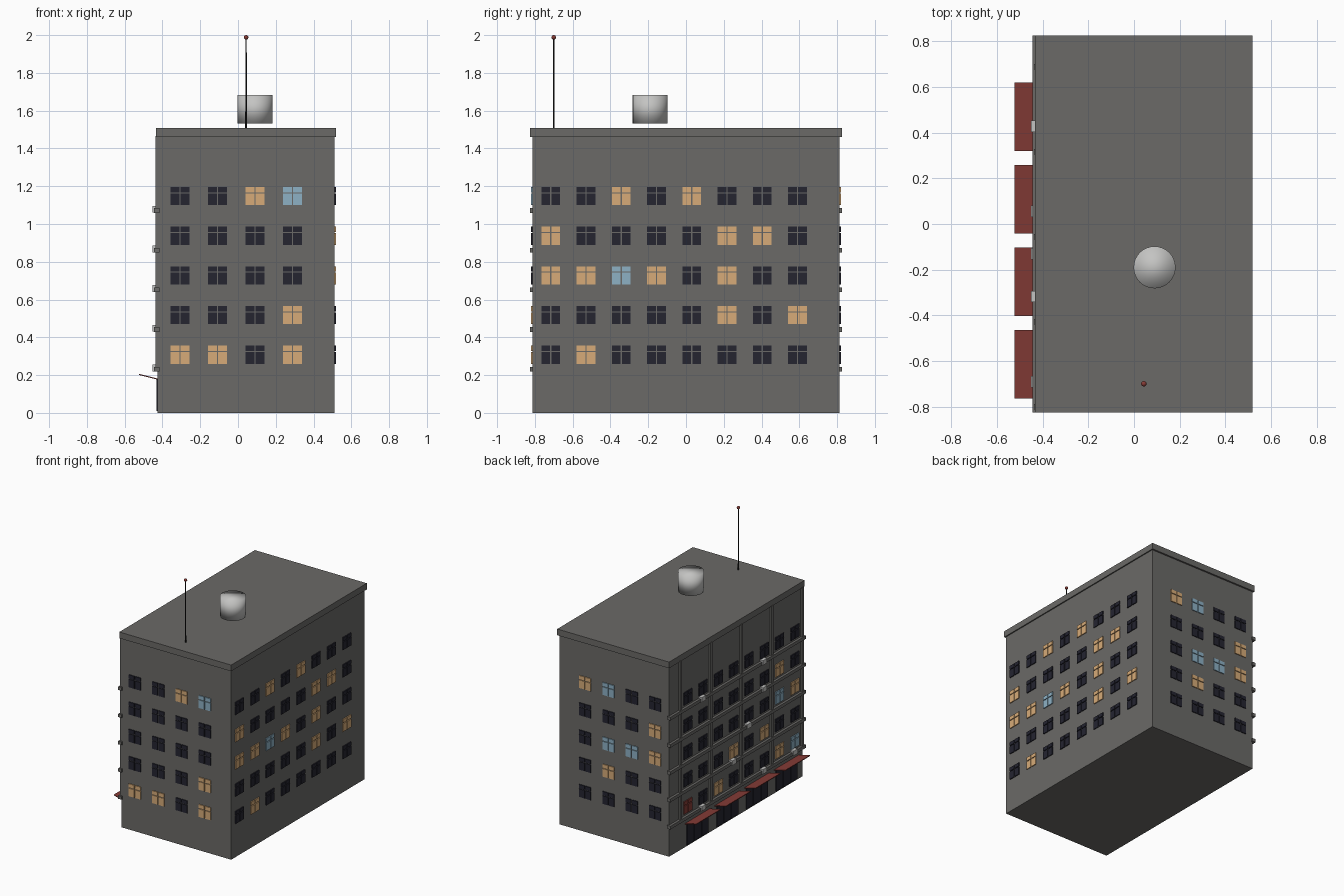
import bpy, bmesh
from mathutils import Matrix, Vector

if "Cube" in bpy.data.objects:
    bpy.data.objects.remove(bpy.data.objects["Cube"])


def material(name, r, g, b):
    m = bpy.data.materials.new(name)
    m.use_nodes = True
    m.diffuse_color = (r, g, b, 1)
    m.node_tree.nodes["Principled BSDF"].inputs["Base Color"].default_value = (r, g, b, 1)
    return m


wall = material("wall grey", 0.145, 0.142, 0.135)
dark = material("dark glass", 0.018, 0.018, 0.03)
warm = material("warm lit glass", 0.68, 0.41, 0.19)
blue = material("blue lit glass", 0.27, 0.44, 0.56)
red = material("brick red", 0.24, 0.045, 0.038)
pale = material("pale metal", 0.55, 0.55, 0.54)
black = material("black metal", 0.015, 0.015, 0.015)


def add_box(bm, lo, hi, index=0):
    """Axis-aligned box between two corners."""
    lo, hi = Vector(lo), Vector(hi)
    mat = Matrix.Translation((lo + hi) / 2) @ Matrix.Diagonal((*(hi - lo), 1))
    for v in bmesh.ops.create_cube(bm, size=1, matrix=mat)["verts"]:
        for f in v.link_faces:
            f.material_index = index


def finish(name, bm, *mats):
    me = bpy.data.meshes.new(name)
    bm.to_mesh(me)
    bm.free()
    for m in mats:
        me.materials.append(m)
    ob = bpy.data.objects.new(name, me)
    bpy.context.collection.objects.link(ob)
    return ob


def boxes(name, mat, spans):
    bm = bmesh.new()
    for lo, hi in spans:
        add_box(bm, lo, hi)
    return finish(name, bm, mat)


# Building body and roof slab
X0, X1, Y = -0.425, 0.511, 0.813
CX = (X0 + X1) / 2
boxes("building_body", wall, [((X0, -Y, 0), (X1, Y, 1.47))])
boxes("roof_slab", wall, [((-0.434, -0.826, 1.46), (0.52, 0.826, 1.508))])

# Windows: one letter per window, top floor first, along the growing axis
ROWS = [1.148 - 0.21 * i for i in range(5)]
COLS_X = [-0.308 + 0.199 * i for i in range(4)]
COLS_Y = [-0.716 + 0.1866 * i for i in range(8)]


def windows(name, pattern, columns, place):
    """Four panes per window, separated by a thin cross of wall."""
    bm = bmesh.new()
    for z, row in zip(ROWS, pattern.split()):
        for c, letter in zip(columns, row):
            for a, b in ((-0.05, -0.003), (0.003, 0.05)):
                for low, high in ((-0.048, 0.014), (0.02, 0.048)):
                    add_box(bm, *place(c + a, c + b, z + low, z + high), "DLBR".index(letter))
    finish(name, bm, dark, warm, blue, red)


T = 0.007
windows("front_windows", "DDLB DDDD DDDD DDDL LLDL", COLS_X,
        lambda a, b, l, h: ((a, -Y - T, l), (b, -Y + T, h)))
windows("back_windows", "DDBL LDDD LBBD DDLD DDDD", COLS_X,
        lambda a, b, l, h: ((a, Y - T, l), (b, Y + T, h)))
windows("left_windows", "DDLDLDDD LDDDDLLD LLBLDLDD DDDDDLDL DLDDDDDD", COLS_Y,
        lambda a, b, l, h: ((X1 - T, a, l), (X1 + T, b, h)))
windows("right_windows", "DDDDDDDD DLDDDDDD LBDDDDDD DDLDLDDD BLDDDLDR", COLS_Y,
        lambda a, b, l, h: ((X0 - T, a, l), (X0 + T, b, h)))

# Pilasters and floor ledges on the shop side
boxes("pilasters", wall,
      [((-0.438, y - 0.012, 0.23), (X0 + 0.01, y + 0.012, 1.465))
       for y in [-0.801 + 0.3725 * i for i in range(5)]])
boxes("floor_ledges", wall,
      [((-0.444, -0.825, z - 0.089), (-0.416, 0.825, z - 0.064)) for z in ROWS])

# Air conditioners: (floor, window column)
boxes("air_conditioners", pale,
      [((-0.452, COLS_Y[c], ROWS[r] - 0.088), (X0, COLS_Y[c] + 0.05, ROWS[r] - 0.052))
       for r, c in ((0, 6), (0, 2), (1, 2), (2, 3), (3, 4), (4, 6), (4, 2), (4, 0))])

# Shop fronts with awnings that tilt up outwards
SHOPS = [-0.615 + 0.3617 * i for i in range(4)]
boxes("shop_glass", dark,
      [((-0.431, s + a, 0.01), (X0 + 0.01, s + b, 0.18))
       for s in SHOPS for a, b in ((-0.13, -0.05), (-0.044, 0.044), (0.05, 0.13))])
bm = bmesh.new()
for s in SHOPS:
    add_box(bm, (-0.524, s - 0.15, 0.176), (X0, s + 0.15, 0.182))
for v in bm.verts:
    v.co.z += (X0 - v.co.x) * 0.25
finish("awnings", bm, red)

# Rooftop water tank
bm = bmesh.new()
bmesh.ops.create_cone(bm, cap_ends=True, segments=32, radius1=0.092, radius2=0.092,
                      depth=0.15, matrix=Matrix.Translation((0.09, -0.19, 1.608)))
for f in bm.faces:
    f.smooth = True
finish("water_tank", bm, pale)

# Antenna mast and ball
bm = bmesh.new()
bmesh.ops.create_cone(bm, cap_ends=True, segments=8, radius1=0.005, radius2=0.003,
                      depth=0.485, matrix=Matrix.Translation((CX, -0.7, 1.745)))
finish("antenna_mast", bm, black)
bm = bmesh.new()
bmesh.ops.create_uvsphere(bm, u_segments=12, v_segments=8, radius=0.012,
                          matrix=Matrix.Translation((CX, -0.7, 1.988)))
for f in bm.faces:
    f.smooth = True
finish("antenna_ball", bm, red)
